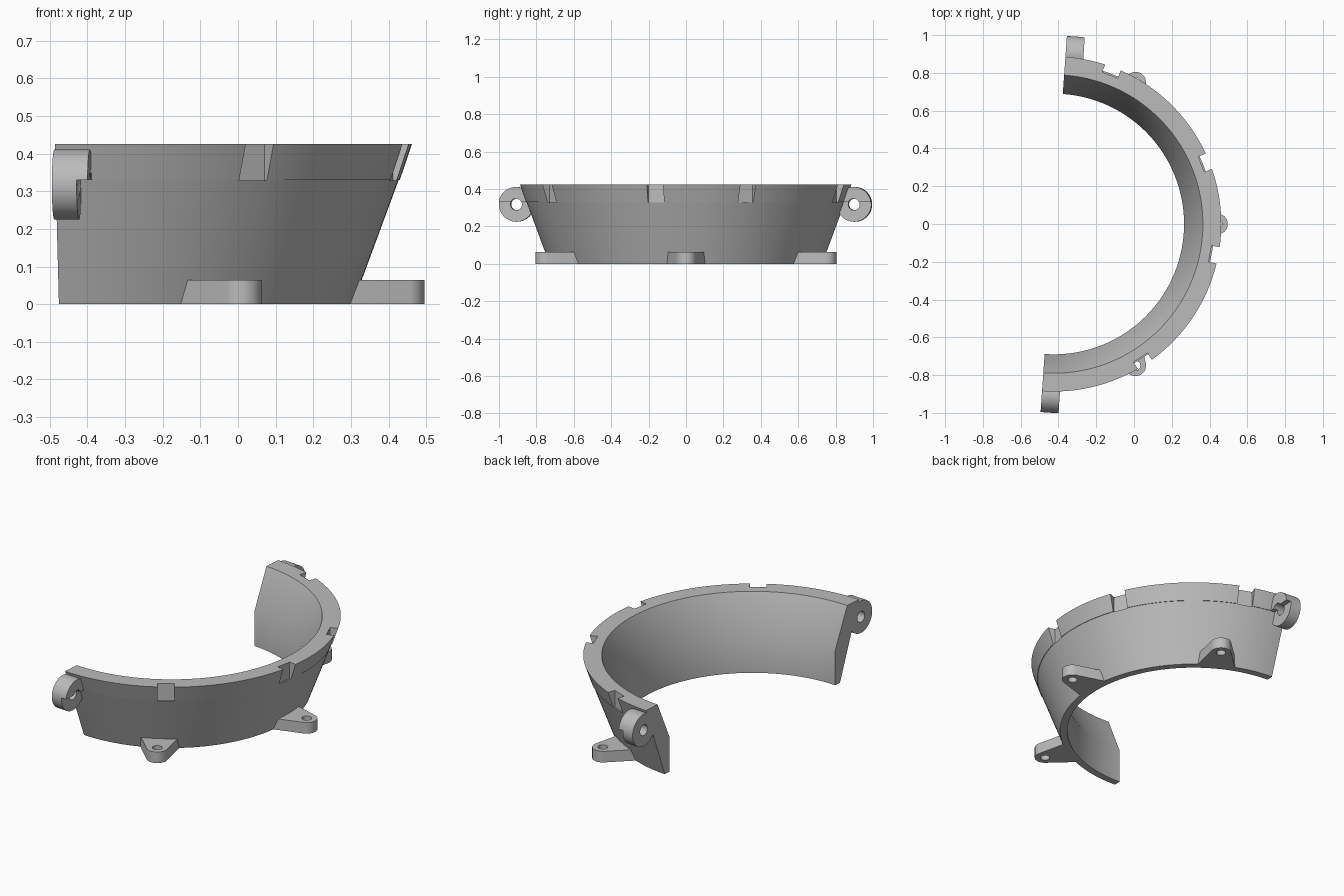
import bpy, bmesh, math
from mathutils import Matrix, Vector

cube = bpy.data.objects.get("Cube")
if cube:
    bpy.data.objects.remove(cube, do_unlink=True)

CX = -0.425                       # ring axis
START, END = -94.0, 86.0          # half ring, turned slightly

grey = bpy.data.materials.new("plain grey")
grey.use_nodes = True
colour = (0.5, 0.5, 0.5, 1)
grey.diffuse_color = colour
grey.node_tree.nodes["Principled BSDF"].inputs["Base Color"].default_value = colour


def finish(name, bm):
    bmesh.ops.recalc_face_normals(bm, faces=bm.faces[:])
    me = bpy.data.meshes.new(name)
    bm.to_mesh(me)
    bm.free()
    me.materials.append(grey)
    ob = bpy.data.objects.new(name, me)
    bpy.context.collection.objects.link(ob)
    return ob


def box(name, lo, hi):
    bm = bmesh.new()
    lo, hi = Vector(lo), Vector(hi)
    bmesh.ops.create_cube(bm, size=1, matrix=Matrix.Translation((lo + hi) / 2)
                          @ Matrix.Diagonal((*(hi - lo), 1)))
    return finish(name, bm)


def cylinder(name, radius, depth, centre, axis="Z", segments=48):
    bm = bmesh.new()
    turn = Matrix.Rotation(math.pi / 2, 4, axis) if axis != "Z" else Matrix()
    bmesh.ops.create_cone(bm, cap_ends=True, segments=segments, radius1=radius,
                          radius2=radius, depth=depth,
                          matrix=Matrix.Translation(centre) @ turn)
    return finish(name, bm)


def place(ob, angle):
    """Turn a part about the ring axis and bake it in."""
    ob.data.transform(Matrix.Translation((CX, 0, 0))
                      @ Matrix.Rotation(math.radians(angle), 4, "Z"))


def cut(ob, cutter):
    mod = ob.modifiers.new("cut", "BOOLEAN")
    mod.operation, mod.solver, mod.object = "DIFFERENCE", "EXACT", cutter
    bpy.context.view_layer.objects.active = ob
    bpy.ops.object.modifier_apply(modifier=mod.name)
    bpy.data.objects.remove(cutter, do_unlink=True)


def smooth(ob):
    bpy.ops.object.select_all(action="DESELECT")
    ob.select_set(True)
    bpy.context.view_layer.objects.active = ob
    bpy.ops.object.shade_smooth_by_angle(angle=math.radians(25))


# Flared wall: (radius, height) section swept through half a turn
section = [(0.69, 0), (0.73, 0), (0.852, 0.33), (0.855, 0.33),
           (0.887, 0.425), (0.79, 0.425), (0.69, 0.20)]
STEPS = 90
bm = bmesh.new()
rings = []
for i in range(STEPS + 1):
    a = math.radians(START + (END - START) * i / STEPS)
    rings.append([bm.verts.new((CX + r * math.cos(a), r * math.sin(a), z))
                  for r, z in section])
n = len(section)
for p, q in zip(rings, rings[1:]):
    for k in range(n):
        bm.faces.new((p[k], p[(k + 1) % n], q[(k + 1) % n], q[k]))
bm.faces.new(rings[0])
bm.faces.new(rings[-1])
wall = finish("flared_wall", bm)

# Notches in the outer rim
for angle in (69.3, 22, -10.8, -57):
    cutter = box("notch_cutter", (0.843, -0.044, 0.328), (1.0, 0.044, 0.5))
    place(cutter, angle)
    cut(wall, cutter)
smooth(wall)

# Mounting feet: wide at the wall, rounded at the tip, drilled
TIP, TIP_R, BASE, HALF = 0.865, 0.056, 0.705, 0.108
lean = math.radians(18)
for name, angle in (("front_foot", -60), ("side_foot", 0), ("back_foot", 60)):
    outline = [(BASE, -HALF)]
    for i in range(17):
        a = (-math.pi / 2 + lean) + (math.pi - 2 * lean) * i / 16
        outline.append((TIP + TIP_R * math.cos(a), TIP_R * math.sin(a)))
    outline.append((BASE, HALF))
    bm = bmesh.new()
    face = bm.faces.new([bm.verts.new((x, y, 0)) for x, y in outline])
    top = bmesh.ops.extrude_face_region(bm, geom=[face])["geom"]
    bmesh.ops.translate(bm, vec=(0, 0, 0.064),
                        verts=[v for v in top if isinstance(v, bmesh.types.BMVert)])
    foot = finish(name, bm)
    cut(foot, cylinder("hole_cutter", 0.026, 0.3, (TIP, 0, 0.03), segments=24))
    place(foot, angle)
    smooth(foot)

# Round bolt lugs flush with the two ends, thinner in the lower half
LUG_R, LUG_Z, THICK, THIN = 0.905, 0.318, 0.095, 0.066
for name, angle, side in (("front_lug", START, 1), ("back_lug", END, -1)):
    lug = cylinder(name, 0.093, THICK, (LUG_R, side * THICK / 2, LUG_Z), "X")
    cut(lug, cylinder("hole_cutter", 0.031, 0.5, (LUG_R, 0, LUG_Z), "X", 24))
    ys = sorted((side * THIN, side * 0.2))
    cut(lug, box("step_cutter", (0.7, ys[0], 0.1), (1.1, ys[1], 0.33)))
    place(lug, angle)
    smooth(lug)
